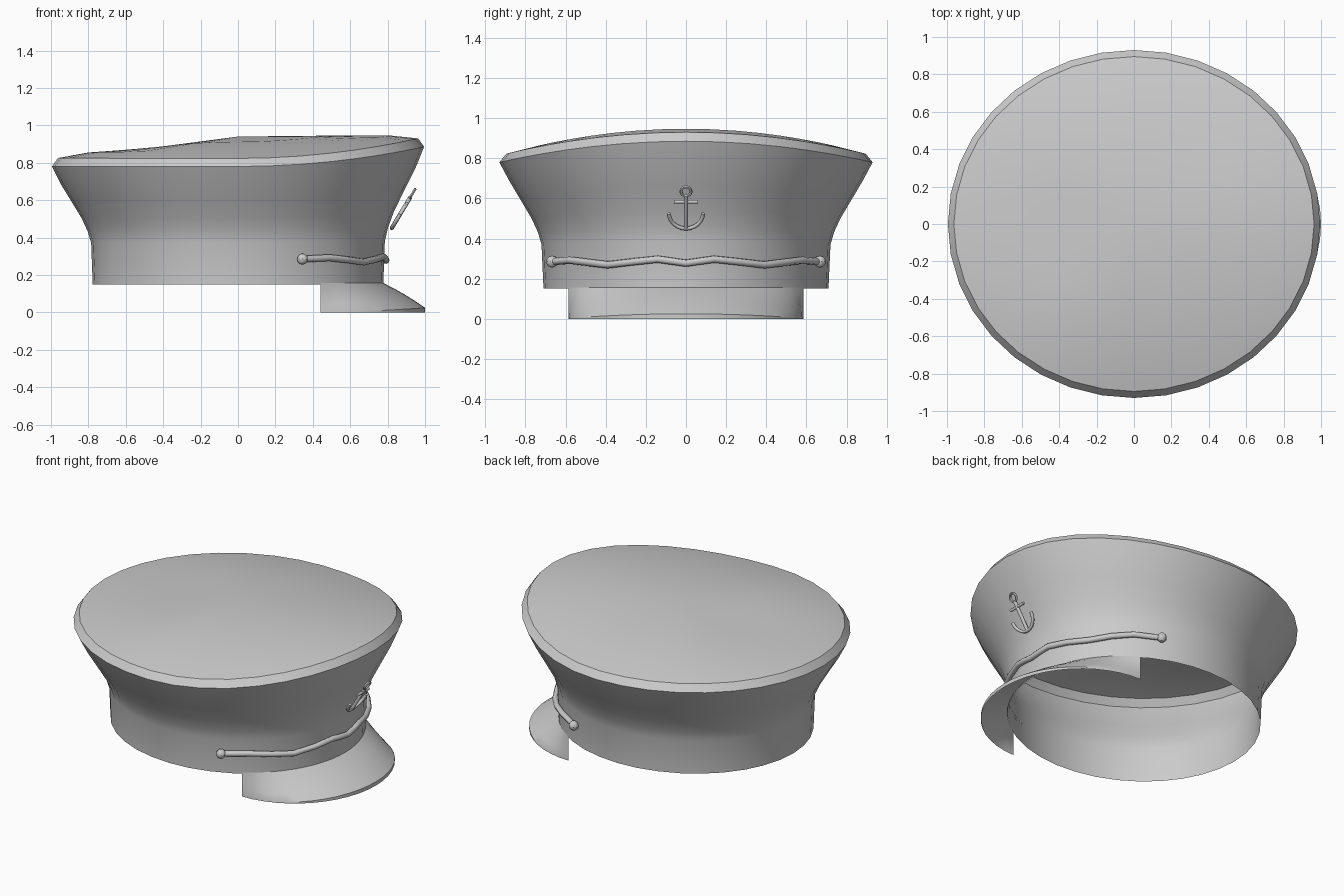
import bpy, bmesh, math
from mathutils import Vector

if "Cube" in bpy.data.objects:
    bpy.data.objects.remove(bpy.data.objects["Cube"])

grey = bpy.data.materials.new("plain_grey")
grey.diffuse_color = (0.6, 0.6, 0.6, 1)
grey.use_nodes = True
grey.node_tree.nodes["Principled BSDF"].inputs["Base Color"].default_value = grey.diffuse_color


def finish(name, bm, angle=30, outward=True):
    """Turn a bmesh into a named, smooth-shaded object."""
    if outward:
        bmesh.ops.recalc_face_normals(bm, faces=bm.faces)
    me = bpy.data.meshes.new(name)
    bm.to_mesh(me)
    bm.free()
    me.materials.append(grey)
    ob = bpy.data.objects.new(name, me)
    bpy.context.collection.objects.link(ob)
    bpy.ops.object.select_all(action='DESELECT')
    ob.select_set(True)
    bpy.context.view_layer.objects.active = ob
    bpy.ops.object.shade_smooth_by_angle(angle=math.radians(angle))
    return ob


def bridge(bm, a, b, closed):
    n = len(a)
    for i in range(n if closed else n - 1):
        j = (i + 1) % n
        bm.faces.new((a[i], a[j], b[j], b[i]))


def tube(bm, pts, r, sides=8, closed=False):
    """Round tube through points."""
    pts = [Vector(p) for p in pts]
    n = len(pts)
    rings = []
    for i, p in enumerate(pts):
        if closed:
            d = pts[(i + 1) % n] - pts[i - 1]
        else:
            d = pts[min(i + 1, n - 1)] - pts[max(i - 1, 0)]
        d.normalize()
        ref = Vector((0.84, 0, -0.54))          # roughly the outward direction
        if abs(d.dot(ref)) > 0.9:
            ref = Vector((0, 0, 1))
        u = d.cross(ref).normalized()
        v = d.cross(u)
        rings.append([bm.verts.new(p + r * (u * math.cos(k * math.tau / sides)
                                            + v * math.sin(k * math.tau / sides)))
                      for k in range(sides)])
    for i in range(n if closed else n - 1):
        bridge(bm, rings[i], rings[(i + 1) % n], True)
    if not closed:
        bm.faces.new(rings[0])
        bm.faces.new(rings[-1])


# Cap shell: open band, flared side, bevelled rim and domed top
# each ring: x radius, y radius, z at back, side and front
RINGS = [(0.777, 0.71, 0.15, 0.15, 0.15), (0.785, 0.72, 0.37, 0.37, 0.38)]
for t, rx, ry in ((0.15, 0.803, 0.738), (0.32, 0.835, 0.77), (0.55, 0.892, 0.826),
                  (0.78, 0.95, 0.882), (1, 0.995, 0.93)):
    RINGS.append((rx, ry, 0.37 + 0.41 * t, 0.37 + 0.41 * t, 0.38 + 0.505 * t))
RINGS += [(0.963, 0.895, 0.825, 0.823, 0.93),
          (0.8, 0.74, 0.855, 0.862, 0.947),
          (0.48, 0.45, 0.877, 0.912, 0.945)]
SEG = 36
bm = bmesh.new()
prev = None
for rx, ry, zb, zs, zf in RINGS:
    ring = []
    for i in range(SEG):
        c, s = math.cos(i * math.tau / SEG), math.sin(i * math.tau / SEG)
        z = zs + ((zf if c > 0 else zb) - zs) * c * c
        ring.append(bm.verts.new((rx * c, ry * s, z)))
    if prev:
        bridge(bm, prev, ring, True)
    prev = ring
mid = bm.verts.new((0, 0, 0.94))
for i in range(SEG):
    bm.faces.new((prev[i], prev[(i + 1) % SEG], mid))
finish("cap_shell", bm, 25)

# Visor: curved sheet from the band edge to a wider front arc with a small lip
bm = bmesh.new()
rows = [[] for _ in range(6)]
N = 24
for i in range(N + 1):
    k = 2 * i / N - 1
    a, b = math.radians(55.5) * k, math.pi / 2 * k
    p = Vector((0.777 * math.cos(a), 0.71 * math.sin(a), 0.157))
    q = Vector((0.44 + 0.56 * math.cos(b), 0.585 * math.sin(b),
                0.003 + 0.022 * math.cos(b) ** 2))
    for j in range(5):
        u = j / 4
        v = p.lerp(q, u)
        v.z += 0.025 * u * (1 - u) * math.cos(b)
        rows[j].append(bm.verts.new(v))
    rows[5].append(bm.verts.new((q.x, q.y, 0)))
for j in range(5):
    bridge(bm, rows[j], rows[j + 1], False)
finish("visor", bm, 35)

# Wavy cord around the front of the band
half = [(0, 0.277), (6, 0.288), (11, 0.297), (21, 0.284), (32, 0.269),
        (42, 0.281), (52, 0.292), (64, 0.285)]
path = [(-a, z) for a, z in half[:0:-1]] + half
bm = bmesh.new()
tube(bm, [(0.792 * math.cos(math.radians(a)), 0.735 * math.sin(math.radians(a)), z)
          for a, z in path], 0.018)
finish("cord", bm, 50)

# Knobs at the cord ends
for side, label in ((-1, "right"), (1, "left")):
    bm = bmesh.new()
    bmesh.ops.create_uvsphere(bm, u_segments=10, v_segments=6, radius=0.03)
    bmesh.ops.translate(bm, verts=bm.verts, vec=(0.345, side * 0.667, 0.285))
    finish("cord_knob_" + label, bm, 30)


# Anchor badge, leaning with the flared front
def lean(y, z):
    return (0.822 + (z - 0.45) * 0.6, y, z)


bm = bmesh.new()
tube(bm, [lean(0, 0.615), lean(0, 0.45)], 0.011)
tube(bm, [lean(-0.06, 0.583), lean(0.06, 0.583)], 0.009)
tube(bm, [lean(0.025 * math.cos(k * math.tau / 14), 0.635 + 0.023 * math.sin(k * math.tau / 14))
          for k in range(14)], 0.008, 6, True)
tube(bm, [lean(0.085 * math.sin(math.radians(k)), 0.525 - 0.075 * math.cos(math.radians(k)))
          for k in range(-90, 91, 15)], 0.01)
finish("anchor_badge", bm, 50)
